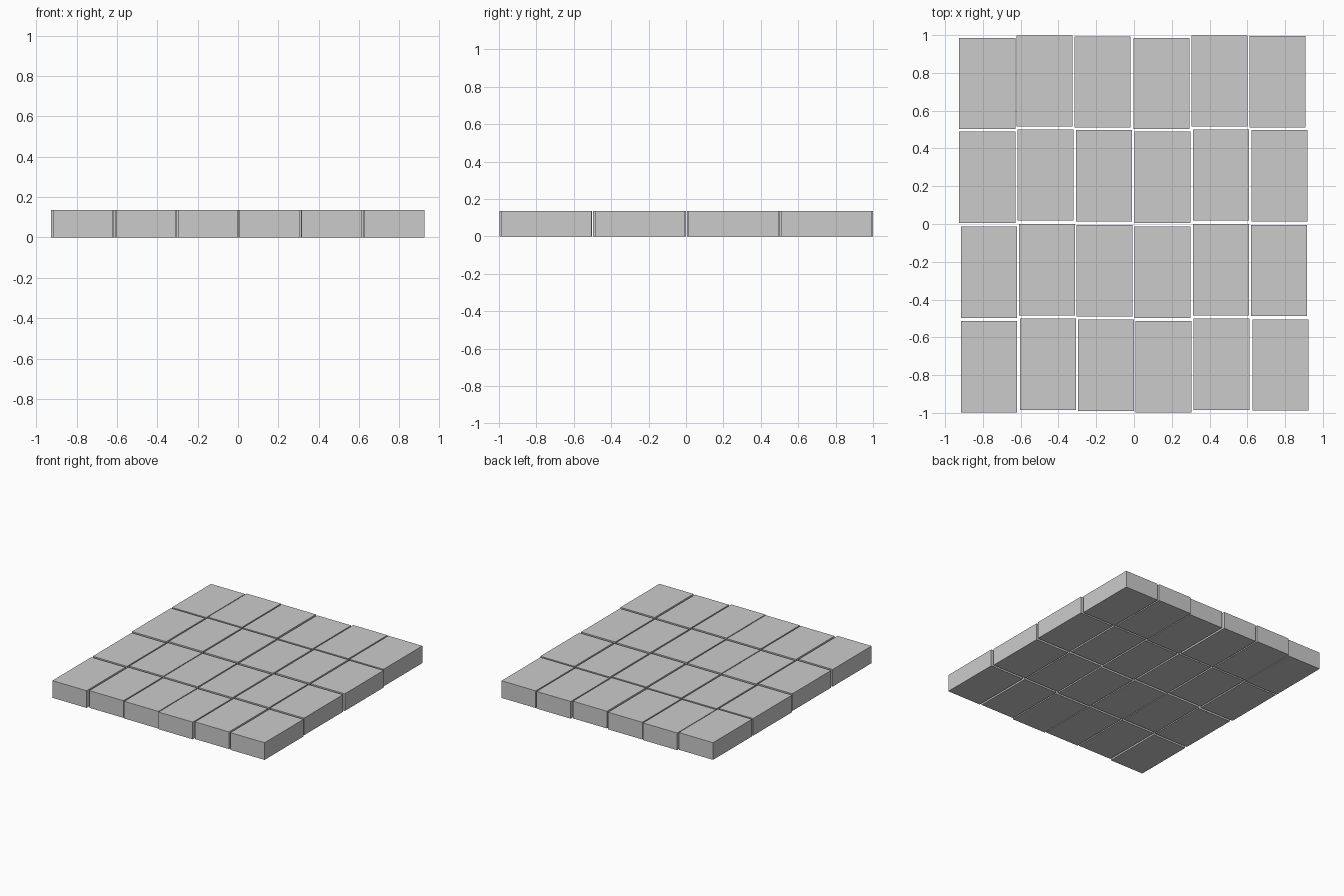
import bpy
import bmesh
from mathutils import Matrix, Vector

if "Cube" in bpy.data.objects:
    bpy.data.objects.remove(bpy.data.objects["Cube"])

WIDTH, LENGTH, HEIGHT = 0.297, 0.483, 0.135

# Row centre y, with the slightly uneven x centres of its six slabs
ROWS = [
    (-0.749, (-0.767, -0.455, -0.148, 0.156, 0.463, 0.775)),
    (-0.248, (-0.767, -0.460, -0.156, 0.151, 0.460, 0.767)),
    (0.254, (-0.777, -0.468, -0.159, 0.151, 0.460, 0.770)),
    (0.751, (-0.777, -0.474, -0.167, 0.146, 0.452, 0.759)),
]
# Stagger of each column along y
STAGGER = (-0.007, 0.006, 0.001, -0.007, 0.006, 0.002)

# One slab mesh shared by all paving stones, resting on z = 0
slab = bpy.data.meshes.new("paving_slab")
bm = bmesh.new()
bmesh.ops.create_cube(bm, size=1.0)
bmesh.ops.scale(bm, vec=Vector((WIDTH, LENGTH, HEIGHT)), verts=bm.verts)
bmesh.ops.translate(bm, vec=Vector((0, 0, HEIGHT / 2)), verts=bm.verts)
bm.to_mesh(slab)
bm.free()

# Paving stones in four rows of six
for r, (y, xs) in enumerate(ROWS, 1):
    for c, (x, dy) in enumerate(zip(xs, STAGGER), 1):
        stone = bpy.data.objects.new(f"paving_slab_row{r}_col{c}", slab)
        stone.location = (x, y + dy, 0)
        bpy.context.collection.objects.link(stone)
